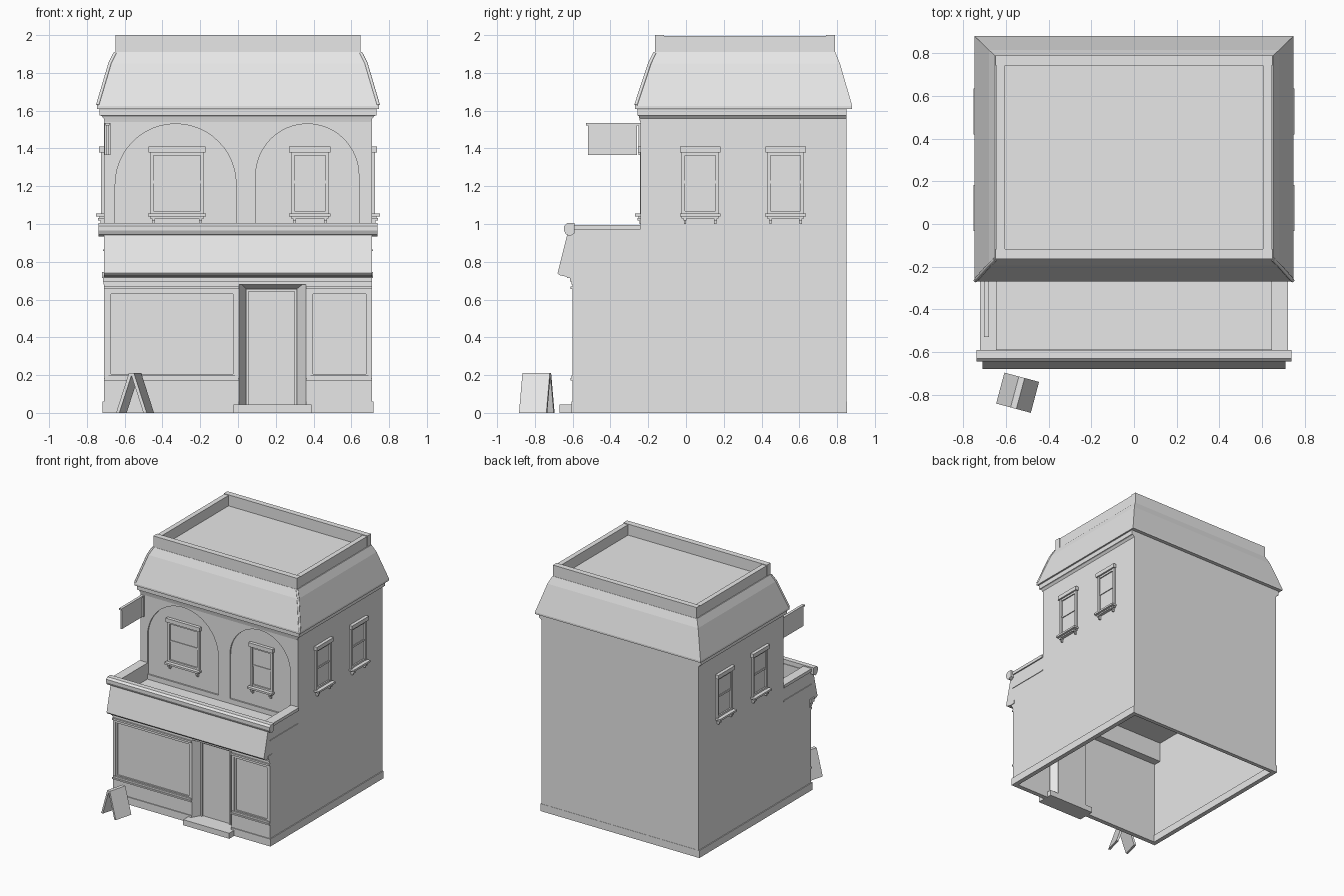
import bpy, bmesh, math
from mathutils import Matrix, Vector

old = bpy.data.objects.get("Cube")
if old:
    bpy.data.objects.remove(old, do_unlink=True)

GREY = (0.8, 0.8, 0.8, 1)
mat = bpy.data.materials.new("plain_grey")
mat.use_nodes = True
mat.diffuse_color = GREY
mat.node_tree.nodes["Principled BSDF"].inputs["Base Color"].default_value = GREY


def finish(name, bm):
    bmesh.ops.recalc_face_normals(bm, faces=bm.faces)
    mesh = bpy.data.meshes.new(name)
    bm.to_mesh(mesh)
    bm.free()
    mesh.materials.append(mat)
    obj = bpy.data.objects.new(name, mesh)
    bpy.context.collection.objects.link(obj)
    return obj


def add_box(bm, x0, x1, y0, y1, z0, z1):
    size = Matrix.Diagonal((abs(x1 - x0), abs(y1 - y0), abs(z1 - z0), 1))
    mid = Matrix.Translation(((x0 + x1) / 2, (y0 + y1) / 2, (z0 + z1) / 2))
    bmesh.ops.create_cube(bm, size=1, matrix=mid @ size)


def boxes(name, *specs):
    bm = bmesh.new()
    for spec in specs:
        add_box(bm, *spec)
    return finish(name, bm)


def extrude_profile(name, points, vector):
    """Closed flat outline pushed along a vector."""
    bm = bmesh.new()
    face = bm.faces.new([bm.verts.new(p) for p in points])
    out = bmesh.ops.extrude_face_region(bm, geom=[face])["geom"]
    bmesh.ops.translate(bm, vec=vector, verts=[v for v in out if isinstance(v, bmesh.types.BMVert)])
    return finish(name, bm)


def loft(name, rings):
    """Stack of rectangles (half width, y front, y back, z)."""
    bm = bmesh.new()
    loops = [[bm.verts.new(p) for p in ((-x, a, z), (x, a, z), (x, b, z), (-x, b, z))]
             for x, a, b, z in rings]
    for low, high in zip(loops, loops[1:]):
        for i in range(4):
            j = (i + 1) % 4
            bm.faces.new((low[i], low[j], high[j], high[i]))
    bm.faces.new(loops[0])
    bm.faces.new(loops[-1])
    return finish(name, bm)


W, FRONT, UPPER, BACK, FLOOR = 0.71, -0.59, -0.24, 0.85, 0.86

# Hollow ground floor
boxes("side_walls", *[(s * W, s * (W - 0.02), FRONT, BACK, 0, FLOOR) for s in (-1, 1)])
boxes("back_wall", (-W, W, BACK - 0.02, BACK, 0, FLOOR))
boxes("balcony_floor", (-W, W, FRONT, BACK, FLOOR - 0.01, FLOOR))
boxes("plinth",
      *[(s * 0.717, s * (W - 0.03), -0.605, BACK, 0, 0.06) for s in (-1, 1)],
      (-0.717, 0.717, BACK - 0.03, BACK + 0.002, 0, 0.06),
      (-0.717, 0.005, -0.607, -0.57, 0, 0.06),
      (0.36, 0.717, -0.607, -0.57, 0, 0.06))
boxes("side_string_course", *[(s * W, s * 0.715, -0.6, UPPER, 0.856, 0.864) for s in (-1, 1)])
boxes("inner_lintel", (-0.69, 0.69, -0.585, -0.51, 0.69, FLOOR - 0.01))

# Shop front: a glazed bay either side of the doorway
for side, x0, x1 in (("left", 0.36, 0.71), ("right", -0.71, 0.005)):
    g0, g1 = x0 + 0.025, x1 - 0.02
    boxes(side + "_shop_bay",
          (x0, x1, -0.60, -0.575, 0.05, 0.175),
          (x0, x1, -0.612, -0.575, 0.172, 0.184),
          (x0 + 0.005, x1 - 0.005, -0.606, -0.575, 0.184, 0.198),
          (x0, x1, -0.60, -0.575, 0.64, 0.70),
          (x0, x1, -0.612, -0.575, 0.655, 0.67),
          (x0, g0, -0.60, -0.575, 0.18, 0.66),
          (g1, x1, -0.60, -0.575, 0.18, 0.66))
    boxes(side + "_shop_window", (g0, g1, -0.585, -0.575, 0.18, 0.65))
    a, b = g0 + 0.012, g1 - 0.012
    boxes(side + "_window_beading",
          (g0, a, -0.594, -0.58, 0.195, 0.645), (b, g1, -0.594, -0.58, 0.195, 0.645),
          (a, b, -0.594, -0.58, 0.63, 0.645), (a, b, -0.594, -0.58, 0.195, 0.207))

# Splayed doorway, door and step
bm = bmesh.new()
outer = [bm.verts.new(p) for p in ((0.005, -0.6, 0), (0.005, -0.6, 0.695), (0.36, -0.6, 0.695), (0.36, -0.6, 0))]
inner = [bm.verts.new(p) for p in ((0.045, -0.53, 0), (0.045, -0.53, 0.655), (0.31, -0.53, 0.655), (0.31, -0.53, 0))]
for i in range(3):
    bm.faces.new((outer[i], outer[i + 1], inner[i + 1], inner[i]))
bm.faces.new(inner)
finish("doorway", bm)
boxes("door_frame", (0.043, 0.055, -0.545, -0.53, 0.04, 0.655),
      (0.3, 0.312, -0.545, -0.53, 0.04, 0.655), (0.045, 0.31, -0.545, -0.53, 0.643, 0.655))
boxes("door_step", (-0.025, 0.39, -0.67, -0.53, 0, 0.045))

# Sloping fascia and the mouldings beneath it
fascia = [(-0.6, 0.96), (-0.625, 0.96), (-0.68, 0.74), (-0.672, 0.73), (-0.63, 0.72), (-0.6, 0.71)]
extrude_profile("fascia_board", [(-0.71, y, z) for y, z in fascia], (1.42, 0, 0))
boxes("shop_cornice", (-0.72, 0.715, -0.63, -0.58, 0.715, 0.745),
      (-0.715, 0.71, -0.615, -0.58, 0.695, 0.715), (-0.712, 0.71, -0.605, -0.58, 0.68, 0.695))

# Balcony parapet with rounded front coping
boxes("balcony_parapet", (-W, W, -0.6, -0.585, 0.7, 0.97),
      *[(s * 0.65, s * W, -0.6, UPPER, FLOOR, 0.97) for s in (-1, 1)])
boxes("balcony_side_coping", *[(s * 0.645, s * 0.72, -0.6, UPPER, 0.97, 0.995) for s in (-1, 1)])
coping = [(-0.59, 0.95), (-0.615, 0.935), (-0.635, 0.945), (-0.645, 0.965),
          (-0.645, 0.99), (-0.63, 1.005), (-0.59, 1.005)]
extrude_profile("balcony_front_coping", [(-0.738, y, z) for y, z in coping], (1.476, 0, 0))

# Upper storey with two arched recesses cut into its front
storey = boxes("upper_storey", (-W, W, UPPER, BACK, FLOOR, 1.56))
RECESS = 0.012
for cx, r in ((-0.33, 0.32), (0.367, 0.273)):
    spring = 1.53 - r
    outline = [(cx + r, UPPER - 0.05, 0.9)]
    outline += [(cx + r * math.cos(math.pi * i / 24), UPPER - 0.05, spring + r * math.sin(math.pi * i / 24))
                for i in range(25)]
    outline.append((cx - r, UPPER - 0.05, 0.9))
    cutter = extrude_profile("arch_cutter", outline, (0, 0.05 + RECESS, 0))
    cutter.hide_render = True
    mod = storey.modifiers.new("arch", 'BOOLEAN')
    mod.operation, mod.solver, mod.object = 'DIFFERENCE', 'EXACT', cutter
    bpy.context.view_layer.objects.active = storey
    bpy.ops.object.modifier_apply(modifier=mod.name)
    bpy.data.objects.remove(cutter, do_unlink=True)


# Sash windows, placed by wall: u runs along the wall, v points outward
def window(name, wall, u, half, plane, drop=0.0):
    bm = bmesh.new()

    def part(u0, u1, v, z0, z1):
        a, b = plane - 0.015, plane + v
        if wall == "front":
            add_box(bm, u + u0, u + u1, -b, -a, z0 - drop, z1 - drop)
        else:
            s = 1 if wall == "left" else -1
            add_box(bm, s * a, s * b, u + u0, u + u1, z0 - drop, z1 - drop)

    jamb = half - 0.014
    part(-half - 0.005, half + 0.005, 0.026, 1.378, 1.41)      # head
    part(-half - 0.006, half + 0.006, 0.042, 1.04, 1.055)      # sill
    part(-half + 0.004, half - 0.004, 0.024, 1.03, 1.04)
    for s in (-1, 1):
        part(s * half - s * 0.004, s * jamb - s * 0.008, 0.015, 1.05, 1.38)
        c = s * (half - 0.022)
        part(c - 0.008, c + 0.008, 0.03, 1.018, 1.032)         # bracket
        part(c - 0.006, c + 0.006, 0.018, 1.0, 1.018)
    part(-jamb, jamb, 0.012, 1.362, 1.38)
    part(-jamb, jamb, 0.012, 1.052, 1.07)
    part(-jamb, jamb, 0.008, 1.215, 1.23)                      # meeting rail
    part(-jamb, jamb, 0.003, 1.22, 1.37)                       # upper sash
    part(-jamb, jamb, 0.001, 1.06, 1.22)
    finish(name, bm)


window("front_wide_window", "front", -0.323, 0.147, -UPPER - RECESS)
window("front_narrow_window", "front", 0.38, 0.104, -UPPER - RECESS)
for wall in ("left", "right"):
    window(wall + "_window_front", wall, 0.075, 0.102, W)
    window(wall + "_window_back", wall, 0.527, 0.102, W)

# Eaves cornice and mansard roof
loft("eaves_cornice", [(0.702, -0.243, BACK, 1.54), (0.708, -0.246, BACK, 1.555), (0.722, -0.25, BACK, 1.572),
                       (0.732, -0.258, BACK, 1.575), (0.732, -0.258, BACK, 1.605), (0.74, -0.265, BACK, 1.62)])
loft("mansard_roof", [(0.747, -0.27, 0.88, 1.61), (0.747, -0.27, 0.88, 1.625),
                      (0.68, -0.195, 0.815, 1.85), (0.652, -0.167, 0.79, 1.91)])

# Hip rolls on the two front corners
for s, side in ((1, "left"), (-1, "right")):
    curve = bpy.data.curves.new(side + "_hip_roll", 'CURVE')
    curve.dimensions = '3D'
    curve.bevel_depth, curve.bevel_resolution, curve.use_fill_caps = 0.009, 1, True
    spline = curve.splines.new('POLY')
    spline.points.add(2)
    for pt, (x, y, z) in zip(spline.points, ((0.743, -0.265, 1.63), (0.678, -0.192, 1.85), (0.65, -0.165, 1.905))):
        pt.co = (s * x, y, z, 1)
    curve.materials.append(mat)
    bpy.context.collection.objects.link(bpy.data.objects.new(side + "_hip_roll", curve))

# Roof parapet
boxes("roof_parapet", (-0.648, 0.648, -0.165, -0.117, 1.9, 2), (-0.648, 0.648, 0.742, 0.788, 1.9, 2),
      *[(s * 0.605, s * 0.645, -0.117, 0.742, 1.9, 1.995) for s in (-1, 1)])

# Hanging sign
boxes("hanging_sign", (-0.698, -0.684, -0.52, -0.26, 1.365, 1.525))
boxes("sign_bracket", (-0.702, -0.68, -0.53, -0.24, 1.522, 1.535), (-0.706, -0.676, -0.252, -0.24, 1.365, 1.535))

# Folding pavement board
bm = bmesh.new()
for s in (-1, 1):
    pts = [(s * -0.004, 0.21), (s * 0.014, 0.21), (s * 0.084, 0), (s * 0.066, 0)]
    ends = [[bm.verts.new((x, y, z)) for x, z in pts] for y in (-0.075, 0.075)]
    for e in ends:
        bm.faces.new(e)
    for i in range(4):
        j = (i + 1) % 4
        bm.faces.new((ends[0][i], ends[0][j], ends[1][j], ends[1][i]))
board = finish("pavement_board", bm)
board.location = Vector((-0.545, -0.79, 0))
board.rotation_euler.z = math.radians(-15)
